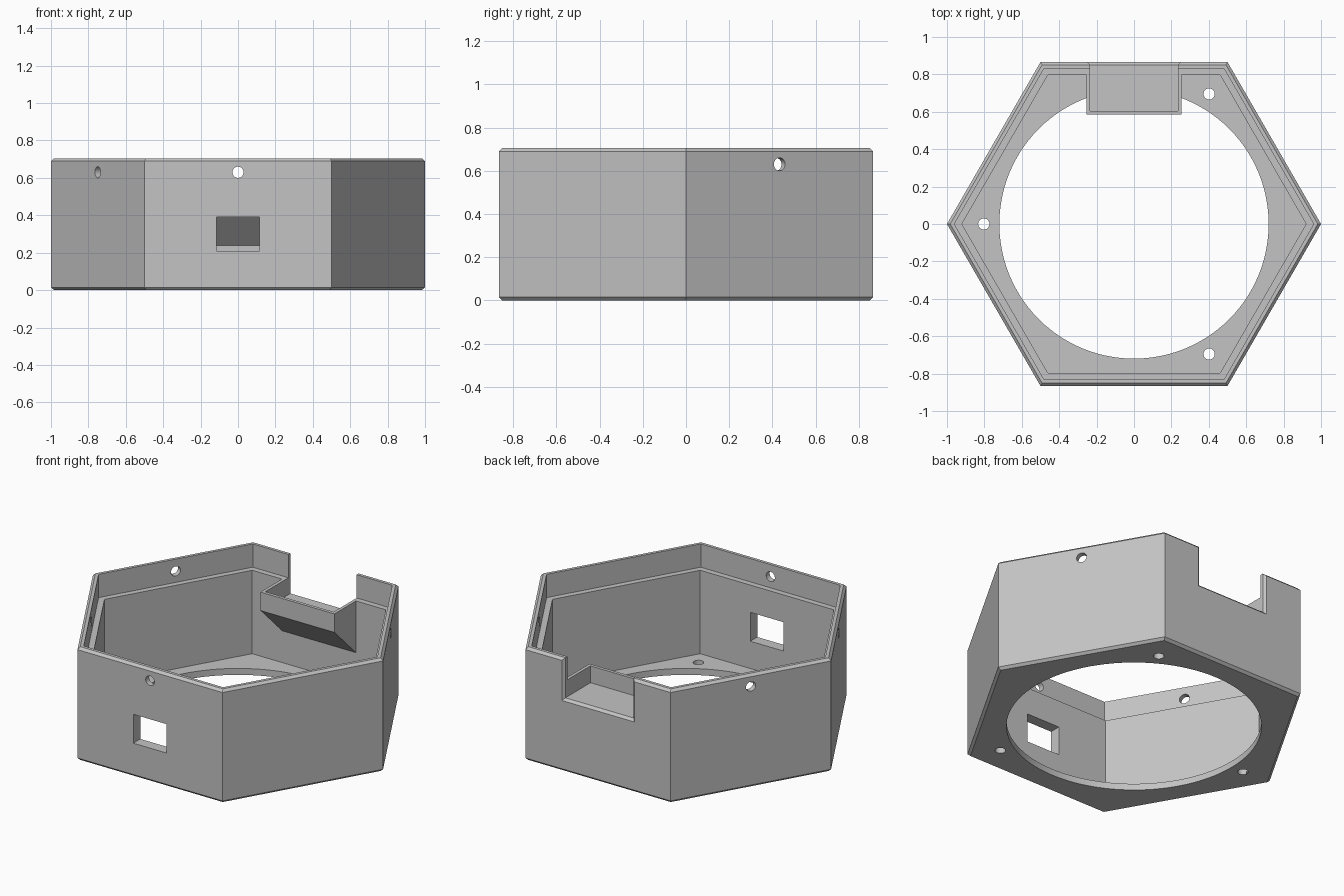
import bpy, bmesh, math
from mathutils import Matrix, Vector

if "Cube" in bpy.data.objects:
    bpy.data.objects.remove(bpy.data.objects["Cube"])

HEIGHT, LEDGE, FLOOR = 0.705, 0.56, 0.04
APOTHEM, CHAMFER = 0.866, 0.015

grey = bpy.data.materials.new("plain_grey")
grey.diffuse_color = (0.55, 0.55, 0.55, 1)
grey.use_nodes = True
grey.node_tree.nodes["Principled BSDF"].inputs["Base Color"].default_value = (0.55, 0.55, 0.55, 1)


def loft(name, rings):
    """Solid skinned through equal-sized rings of points, capped at both ends."""
    bm = bmesh.new()
    loops = [[bm.verts.new(p) for p in ring] for ring in rings]
    n = len(loops[0])
    for a, b in zip(loops, loops[1:]):
        for i in range(n):
            j = (i + 1) % n
            bm.faces.new((a[i], a[j], b[j], b[i]))
    bm.faces.new(loops[0])
    bm.faces.new(loops[-1])
    bmesh.ops.recalc_face_normals(bm, faces=bm.faces)
    mesh = bpy.data.meshes.new(name)
    bm.to_mesh(mesh)
    bm.free()
    mesh.materials.append(grey)
    obj = bpy.data.objects.new(name, mesh)
    bpy.context.collection.objects.link(obj)
    return obj


def hexagon(apothem, z):
    r = apothem / math.cos(math.pi / 6)
    return [(r * math.cos(i * math.pi / 3), r * math.sin(i * math.pi / 3), z) for i in range(6)]


def section(half_width, y, z0, z1):
    return [(-half_width, y, z0), (half_width, y, z0), (half_width, y, z1), (-half_width, y, z1)]


def cylinder(name, radius, centre, axis, depth, sides):
    turn = Vector((0, 0, 1)).rotation_difference(Vector(axis)).to_matrix().to_4x4()
    place = Matrix.Translation(centre) @ turn
    steps = [2 * math.pi * i / sides for i in range(sides)]
    return loft(name, [[place @ Vector((radius * math.cos(t), radius * math.sin(t), h)) for t in steps]
                       for h in (-depth / 2, depth / 2)])


def combine(target, tool, operation):
    mod = target.modifiers.new(tool.name, "BOOLEAN")
    mod.operation, mod.solver, mod.object = operation, "EXACT", tool
    tool.hide_render = True
    bpy.context.view_layer.objects.active = target
    bpy.ops.object.modifier_apply(modifier=mod.name)
    bpy.data.objects.remove(tool)


# Six-sided shell: chamfered outside, thin lip, ledge, inner wall and floor
shell_profile = [
    (APOTHEM - CHAMFER, 0), (APOTHEM, CHAMFER),
    (APOTHEM, HEIGHT - CHAMFER), (APOTHEM - CHAMFER, HEIGHT),
    (0.832, HEIGHT), (0.832, LEDGE), (0.797, LEDGE), (0.797, FLOOR),
]
housing = loft("hexagonal_housing", [hexagon(a, z) for a, z in shell_profile])

# Tray block with a sloped underside, joined to the back wall
tray_profile = [(0.585, LEDGE), (0.585, 0.445), (0.80, 0.235), (0.815, 0.235), (0.815, LEDGE)]
tray = loft("tray_block", [[(x, y, z) for y, z in tray_profile] for x in (-0.255, 0.255)])
combine(housing, tray, "UNION")

# Tray pocket and back notch, flared at the outer wall
notch = loft("notch_cutter", [
    section(0.235, 0.605, 0.455, 1), section(0.235, APOTHEM - CHAMFER, 0.455, 1),
    section(0.265, APOTHEM + CHAMFER, 0.425, 1),
])
combine(housing, notch, "DIFFERENCE")

# Front window
window = loft("window_cutter", [section(0.115, y, 0.21, 0.39) for y in (-1, -0.7)])
combine(housing, window, "DIFFERENCE")

# Large round opening in the floor
combine(housing, cylinder("floor_opening", 0.72, (0, 0, 0.02), (0, 0, 1), 0.2, 96), "DIFFERENCE")

# Screw holes in the floor
for angle in (60, 180, 300):
    t = math.radians(angle)
    centre = (0.803 * math.cos(t), 0.803 * math.sin(t), 0.02)
    combine(housing, cylinder("floor_hole", 0.03, centre, (0, 0, 1), 0.2, 32), "DIFFERENCE")

# Screw holes through the lip
for angle in (30, 150, 210, 270):
    t = math.radians(angle)
    axis = Vector((math.cos(t), math.sin(t), 0))
    centre = axis * 0.85 + Vector((0, 0, 0.63))
    combine(housing, cylinder("lip_hole", 0.03, centre, axis, 0.2, 32), "DIFFERENCE")

# Smooth the round holes, keep the edges crisp
bpy.ops.object.select_all(action="DESELECT")
housing.select_set(True)
bpy.context.view_layer.objects.active = housing
bpy.ops.object.shade_smooth_by_angle(angle=math.radians(25))
